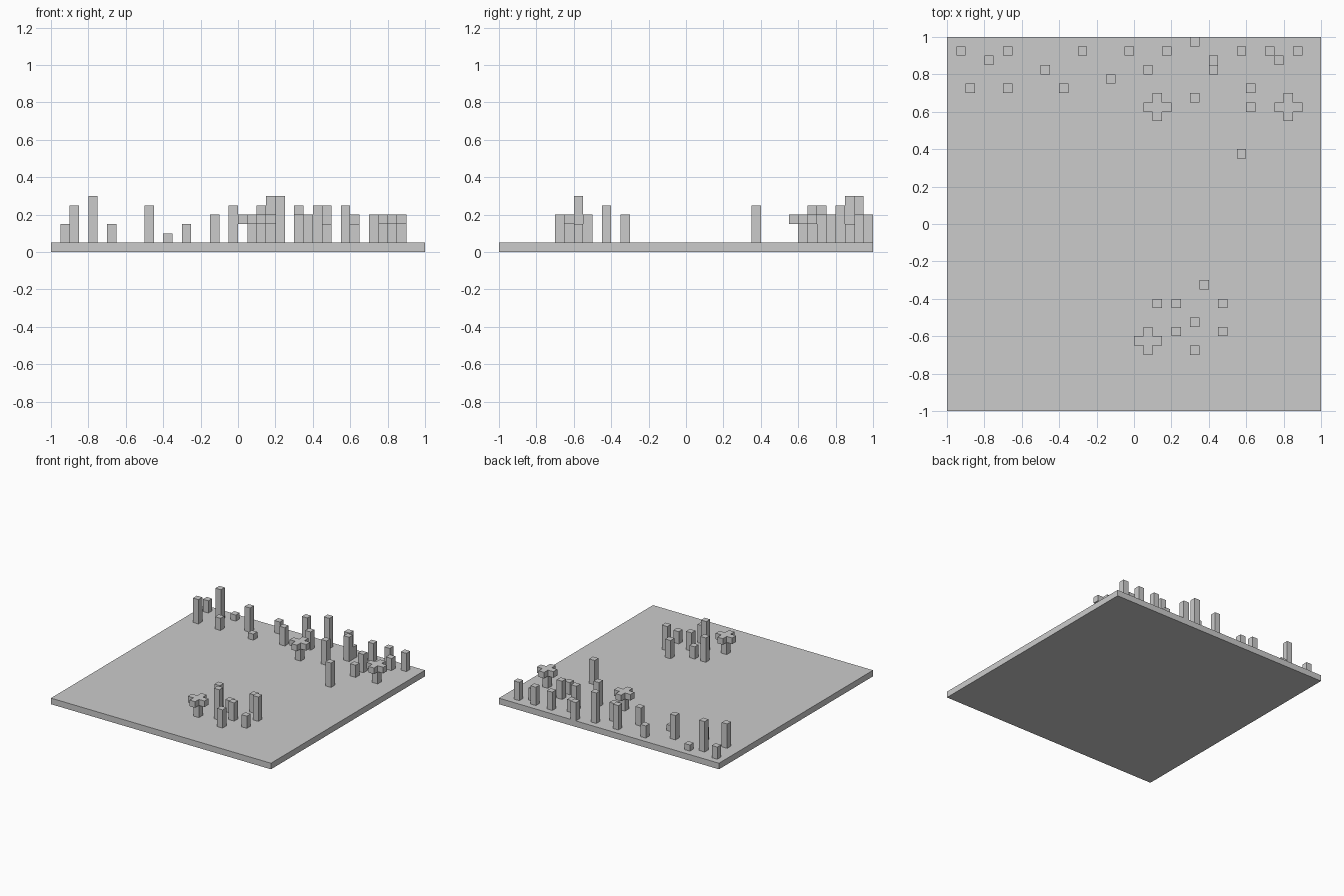
import bpy, bmesh

old = bpy.data.objects.get("Cube")
if old:
    bpy.data.objects.remove(old, do_unlink=True)

UNIT = 0.05          # size of one grid cell
GROUND = UNIT        # top of the base slab

grey = bpy.data.materials.new("plain grey")
grey.use_nodes = True
grey.diffuse_color = (0.6, 0.6, 0.6, 1)
grey.node_tree.nodes["Principled BSDF"].inputs["Base Color"].default_value = (0.6, 0.6, 0.6, 1)


def prism(name, outline, x, y, bottom, top):
    """Extrude a flat outline upwards into a solid."""
    bm = bmesh.new()
    face = bm.faces.new([bm.verts.new((px, py, bottom)) for px, py in outline])
    grown = bmesh.ops.extrude_face_region(bm, geom=[face])
    verts = [g for g in grown["geom"] if isinstance(g, bmesh.types.BMVert)]
    bmesh.ops.translate(bm, verts=verts, vec=(0, 0, top - bottom))
    bmesh.ops.recalc_face_normals(bm, faces=bm.faces)
    mesh = bpy.data.meshes.new(name)
    bm.to_mesh(mesh)
    bm.free()
    mesh.materials.append(grey)
    obj = bpy.data.objects.new(name, mesh)
    obj.location = (x, y, 0)
    bpy.context.collection.objects.link(obj)
    return obj


def square(half):
    return [(-half, -half), (half, -half), (half, half), (-half, half)]


def cross(inner, outer):
    """Plus-shaped outline made by turning one arm four times."""
    points = []
    a, b, c = (inner, -inner), (outer, -inner), (outer, inner)
    for _ in range(4):
        points += [a, b, c]
        a, b, c = [(-p[1], p[0]) for p in (a, b, c)]
    return points


# Base slab
prism("base_slab", square(1), 0, 0, 0, GROUND)

# Square posts, grouped by height in cells: positions are cell columns and rows
posts = {
    1: [(-14, 18), (-8, 14)],
    2: [(-19, 18), (-14, 14), (-6, 18), (8, 17), (12, 12), (15, 17),
        (4, -9), (9, -12)],
    3: [(-3, 15), (1, 16), (6, 19), (11, 18), (12, 14), (14, 18), (17, 18),
        (7, -7), (6, -11), (6, -14)],
    4: [(-18, 14), (-10, 16), (-1, 18), (6, 13), (8, 16), (11, 7),
        (2, -9), (9, -9)],
    5: [(-16, 17), (3, 18), (4, -12)],
}
for height, cells in posts.items():
    for i, j in cells:
        prism("post", square(UNIT / 2), (i + 0.5) * UNIT, (j + 0.5) * UNIT,
              GROUND, GROUND + height * UNIT)

# Small trees: a stem carrying a plus-shaped crown
for i, j in [(2, 12), (16, 12), (1, -13)]:
    x, y = (i + 0.5) * UNIT, (j + 0.5) * UNIT
    prism("tree_stem", square(UNIT / 2), x, y, GROUND, 3 * UNIT)
    prism("tree_crown", cross(UNIT / 2, 1.5 * UNIT), x, y, 3 * UNIT, 4 * UNIT)
